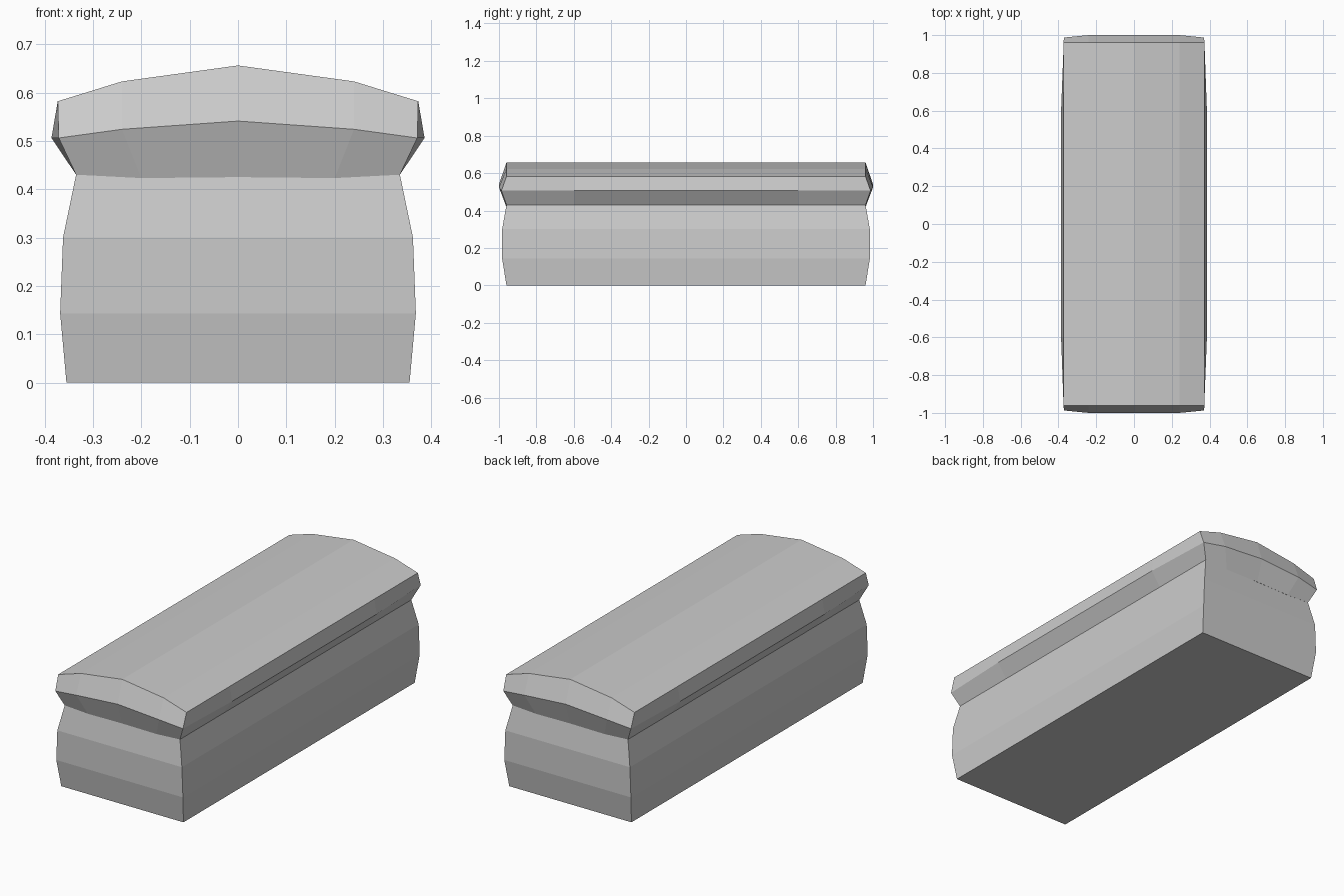
import bpy, bmesh

if "Cube" in bpy.data.objects:
    bpy.data.objects.remove(bpy.data.objects["Cube"])


def loft(name, rings, cap_top=True):
    """Skin a stack of closed rings, capping the ends."""
    bm = bmesh.new()
    vs = [[bm.verts.new(p) for p in ring] for ring in rings]
    n = len(vs[0])
    for low, high in zip(vs, vs[1:]):
        for i in range(n):
            j = (i + 1) % n
            bm.faces.new((low[i], low[j], high[j], high[i]))
    bm.faces.new(vs[0][::-1])
    if cap_top:
        bm.faces.new(vs[-1])
    return name, bm, vs


def finish(name, bm):
    bmesh.ops.recalc_face_normals(bm, faces=bm.faces)
    mesh = bpy.data.meshes.new(name)
    bm.to_mesh(mesh)
    bm.free()
    bpy.context.collection.objects.link(bpy.data.objects.new(name, mesh))


# Chest body: bulging rectangular box
def rect(hx, hy, z):
    return [(-hx, -hy, z), (hx, -hy, z), (hx, hy, z), (-hx, hy, z)]


name, bm, _ = loft("chest_body", [
    rect(0.355, 0.96, 0), rect(0.368, 0.983, 0.143),
    rect(0.362, 0.983, 0.30), rect(0.335, 0.96, 0.43)])
finish(name, bm)


# Lid: each ring has 5 points per end and 2 extra points per long side
def lid_ring(corner, shoulder, middle, side):
    """corner, shoulder, middle and side are (x, y, z) in the +x +y quarter."""
    quarter = [middle, shoulder, corner, side]
    signs = lambda pts, sx, sy: [(sx * x, sy * y, z) for x, y, z in pts]
    return (signs(quarter, 1, -1) + signs(quarter[:0:-1], 1, 1)
            + signs(quarter, -1, 1) + signs(quarter[:0:-1], -1, -1))


rings = [
    lid_ring((0.335, 0.96, 0.43), (0.20, 0.962, 0.423),
             (0, 0.962, 0.425), (0.335, 0.6, 0.43)),
    lid_ring((0.371, 0.987, 0.506), (0.24, 1.0, 0.524),
             (0, 1.0, 0.541), (0.386, 0.6, 0.506)),
    lid_ring((0.373, 0.96, 0.582), (0.24, 0.96, 0.623),
             (0, 0.96, 0.656), (0.373, 0.6, 0.582))]
name, bm, vs = loft("chest_lid", rings, cap_top=False)

# Arched lid top: four long strips
t = vs[-1]
bm.faces.new((t[0], t[1], t[6], t[7]))
bm.faces.new((t[1], t[2], t[3], t[4], t[5], t[6]))
bm.faces.new((t[7], t[8], t[13], t[0]))
bm.faces.new((t[8], t[9], t[10], t[11], t[12], t[13]))
finish(name, bm)
